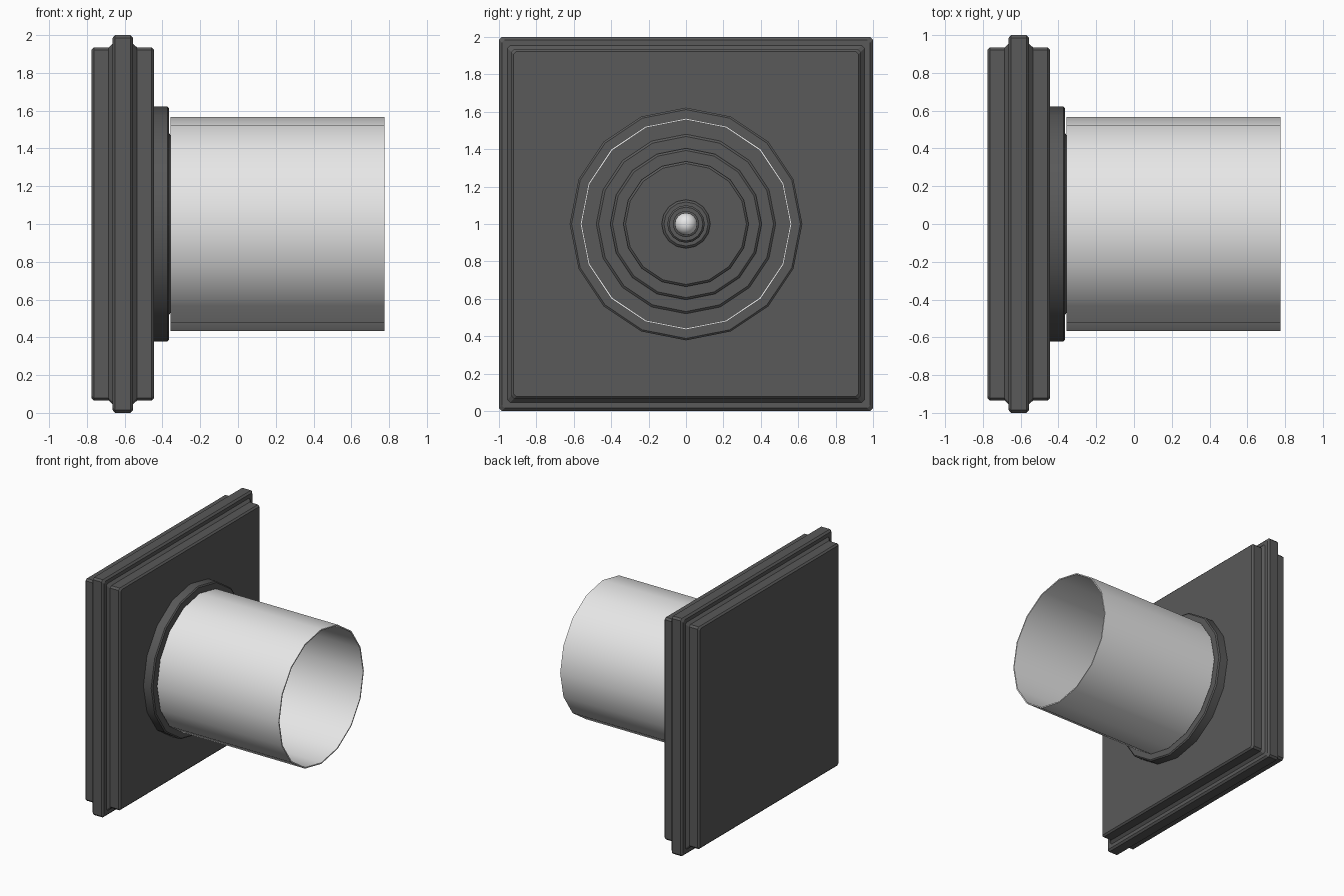
import bpy, bmesh, math

if "Cube" in bpy.data.objects:
    bpy.data.objects.remove(bpy.data.objects["Cube"])


def material(name, value):
    m = bpy.data.materials.new(name)
    m.diffuse_color = (value, value, value, 1)
    m.use_nodes = True
    m.node_tree.nodes["Principled BSDF"].inputs["Base Color"].default_value = m.diffuse_color
    return m


DARK = material("dark grey metal", 0.1)
LIGHT = material("pale glass", 0.8)


def loft(name, rings, mat, closed=False, angle=30):
    """Skin a row of equal-length vertex rings; cap the ends unless the row is closed."""
    bm = bmesh.new()
    rows = [[bm.verts.new(p) for p in ring] for ring in rings]
    n = len(rows[0])
    for i in range(len(rows) - (0 if closed else 1)):
        a, b = rows[i], rows[(i + 1) % len(rows)]
        for k in range(n):
            bm.faces.new((a[k], a[(k + 1) % n], b[(k + 1) % n], b[k]))
    if not closed:
        bm.faces.new(rows[0])
        bm.faces.new(rows[-1])
    bmesh.ops.recalc_face_normals(bm, faces=bm.faces)
    me = bpy.data.meshes.new(name)
    bm.to_mesh(me)
    bm.free()
    me.materials.append(mat)
    ob = bpy.data.objects.new(name, me)
    bpy.context.collection.objects.link(ob)
    bpy.ops.object.select_all(action='DESELECT')
    ob.select_set(True)
    bpy.context.view_layer.objects.active = ob
    bpy.ops.object.shade_smooth_by_angle(angle=math.radians(angle))
    return ob


def circle(x, r, n=16):
    return [(x, r * math.cos(math.tau * k / n), 1 + r * math.sin(math.tau * k / n))
            for k in range(n)]


def square(x, h, c=0.015):
    # square section with small chamfered corners
    quarter = [(h, h - c), (h - c, h)]
    pts = []
    for _ in range(4):
        pts += quarter
        quarter = [(-v, u) for u, v in quarter]
    return [(x, u, 1 + v) for u, v in pts]


def turned(name, profile, mat, n=16, closed=False):
    return loft(name, [circle(x, r, n) for x, r in profile], mat, closed)


# Square wall plate with a raised band, symmetrical about its middle
MID = -0.61
half = [(0.165, 0.922), (0.152, 0.935), (0.075, 0.935), (0.054, 0.955),
        (0.054, 0.985), (0.040, 1.0)]
plate = [(MID - d, h) for d, h in half] + [(MID + d, h) for d, h in reversed(half)]
loft("wall_plate", [square(x, h) for x, h in plate], DARK, angle=20)

# Round flange with stepped collars
turned("flange", [(-0.45, 0.622), (-0.373, 0.622), (-0.365, 0.612)], DARK)
for i, (r, x) in enumerate([(0.48, -0.355), (0.405, -0.335), (0.335, -0.315)]):
    turned(f"collar_{i + 1}", [(-0.37, r), (x - 0.01, r), (x, r - 0.012)], DARK)

# Lamp socket and small bulb
turned("socket", [(-0.33, 0.13), (-0.29, 0.13), (-0.28, 0.118), (-0.28, 0.10),
                  (-0.22, 0.10), (-0.21, 0.09)], DARK)
turned("socket_tip", [(-0.22, 0.07), (-0.19, 0.07), (-0.185, 0.062)], DARK)
bulb = [(-0.15 + 0.06 * math.sin(a), 0.06 * math.cos(a))
        for a in [math.radians(d) for d in range(-75, 90, 15)]]
turned("bulb", bulb, LIGHT)

# Open glass shade
turned("shade", [(-0.357, 0.566), (0.775, 0.566), (0.775, 0.556), (-0.357, 0.556)],
       LIGHT, closed=True)
